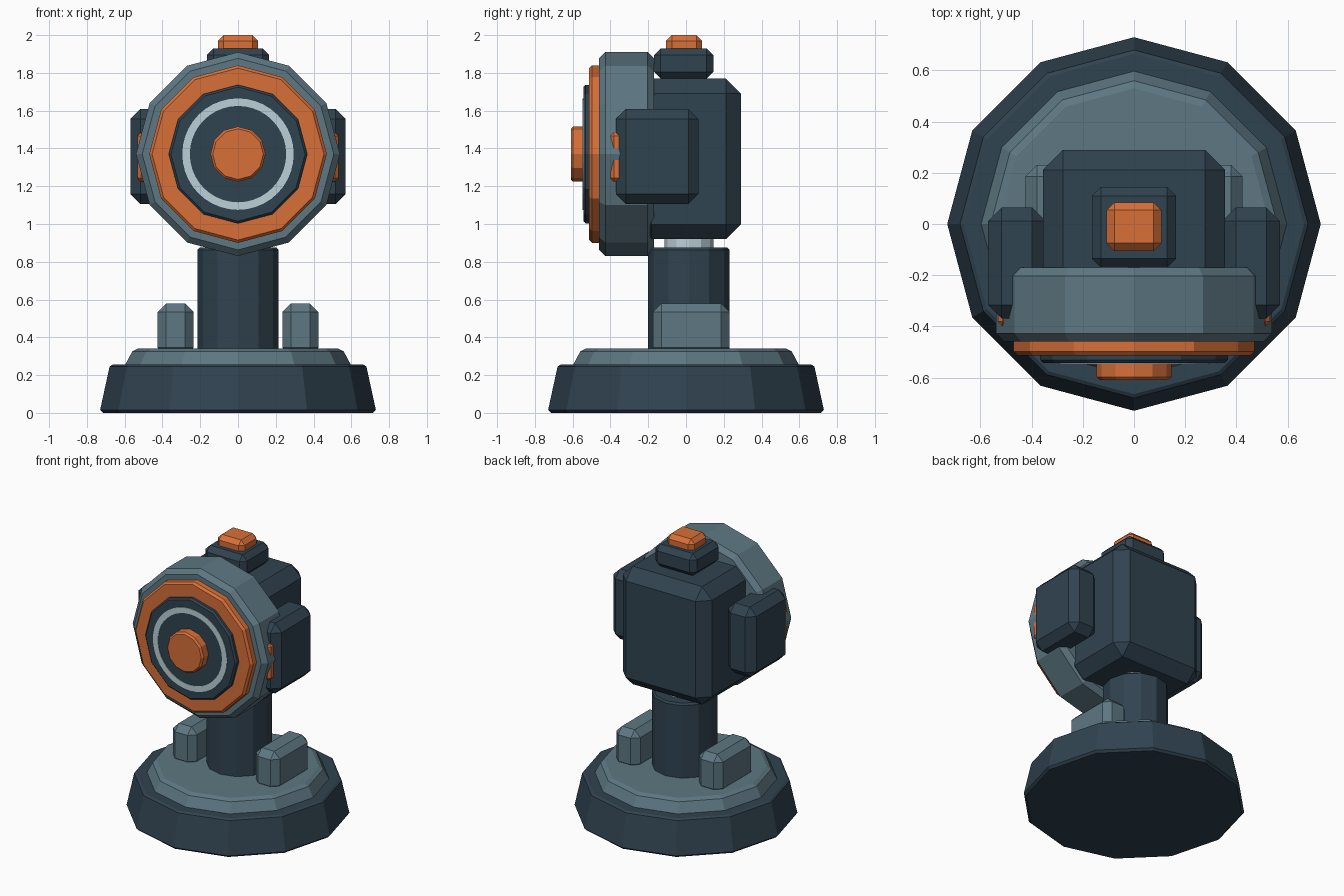
import bpy
import bmesh
from math import cos, sin, pi
from mathutils import Matrix, Vector

cube = bpy.data.objects.get("Cube")
if cube:
    bpy.data.objects.remove(cube, do_unlink=True)


def material(name, rgb):
    m = bpy.data.materials.new(name)
    m.use_nodes = True
    m.diffuse_color = (*rgb, 1)
    m.node_tree.nodes["Principled BSDF"].inputs["Base Color"].default_value = (*rgb, 1)
    return m


NAVY = material("dark blue steel", (0.03, 0.056, 0.08))
GREY = material("blue grey steel", (0.11, 0.185, 0.225))
ORANGE = material("orange paint", (0.68, 0.16, 0.04))
PALE = material("pale metal", (0.5, 0.64, 0.69))


def finish(name, bm, mat):
    bmesh.ops.recalc_face_normals(bm, faces=bm.faces)
    mesh = bpy.data.meshes.new(name)
    bm.to_mesh(mesh)
    bm.free()
    mesh.materials.append(mat)
    ob = bpy.data.objects.new(name, mesh)
    bpy.context.collection.objects.link(ob)
    return ob


def box(name, lo, hi, bevel, mat):
    """Chamfered block between two corners."""
    lo, hi = Vector(lo), Vector(hi)
    bm = bmesh.new()
    bmesh.ops.create_cube(bm, size=1, matrix=Matrix.Translation((lo + hi) / 2)
                          @ Matrix.Diagonal((*(hi - lo), 1)))
    bmesh.ops.bevel(bm, geom=bm.edges[:], offset=bevel, segments=1, affect='EDGES')
    return finish(name, bm, mat)


def pair(name, lo, hi, bevel, mat):
    """Block on the left (+x) and its mirror on the right."""
    box("left_" + name, lo, hi, bevel, mat)
    box("right_" + name, (-hi[0], lo[1], lo[2]), (-lo[0], hi[1], hi[2]), bevel, mat)


def lathe(name, profile, mat, centre=(0, 0, 0), forward=False, sides=12, ring=False):
    """Spin (radius, height) points; forward turns the axis to -y."""
    bm = bmesh.new()
    rows = [[bm.verts.new((r * cos(2 * pi * i / sides), r * sin(2 * pi * i / sides), h))
             for i in range(sides)] for r, h in profile]
    strips = list(zip(rows, rows[1:]))
    if ring:
        strips.append((rows[-1], rows[0]))
    for a, b in strips:
        for i in range(sides):
            j = (i + 1) % sides
            bm.faces.new((a[i], a[j], b[j], b[i]))
    if not ring:
        bm.faces.new(rows[0])
        bm.faces.new(rows[-1])
    if forward:
        bm.transform(Matrix.Rotation(pi / 2, 4, 'X'))
    bm.transform(Matrix.Translation(centre))
    return finish(name, bm, mat)


def drum(radius, low, high, b):
    """Profile of a disc chamfered at both rims."""
    return [(radius - b, low), (radius, low + b), (radius, high - b), (radius - b, high)]


# Base and column
lathe("base", [(0.715, 0), (0.73, 0.015), (0.68, 0.245), (0.665, 0.255)], NAVY)
lathe("base_deck", [(0.6, 0.25), (0.56, 0.325), (0.53, 0.34)], GREY)
lathe("column", drum(0.215, 0.32, 0.875, 0.012), NAVY, (0, 0.015, 0))
lathe("neck", [(0.13, 0.86), (0.13, 0.95)], PALE, (0, 0.015, 0))
pair("base_block", (0.235, -0.175, 0.3), (0.425, 0.23, 0.58), 0.045, GREY)

# Head housing, top button and side pods
box("head_housing", (-0.355, -0.26, 0.92), (0.355, 0.29, 1.77), 0.078, NAVY)
box("top_mount", (-0.165, -0.17, 1.77), (0.165, 0.145, 1.93), 0.036, NAVY)
box("top_button", (-0.107, -0.105, 1.9), (0.107, 0.085, 2), 0.03, ORANGE)
pair("side_pod", (0.345, -0.37, 1.105), (0.57, 0.065, 1.61), 0.053, NAVY)
pair("pod_insert", (0.44, -0.4, 1.225), (0.532, -0.2, 1.485), 0.018, ORANGE)

# Front dial, stacked discs facing forward
HUB = (0, 0, 1.37)
lathe("dial_drum", drum(0.54, 0.17, 0.46, 0.033), GREY, HUB, True)
lathe("dial_band", drum(0.47, 0.44, 0.513, 0.015), ORANGE, HUB, True)
lathe("dial_face", drum(0.367, 0.47, 0.543, 0.012), NAVY, HUB, True)
lathe("dial_ring", [(0.255, 0.54), (0.295, 0.54), (0.295, 0.547), (0.255, 0.547)],
      PALE, HUB, True, 40, True)
lathe("dial_knob", drum(0.146, 0.52, 0.61, 0.012), ORANGE, HUB, True)
